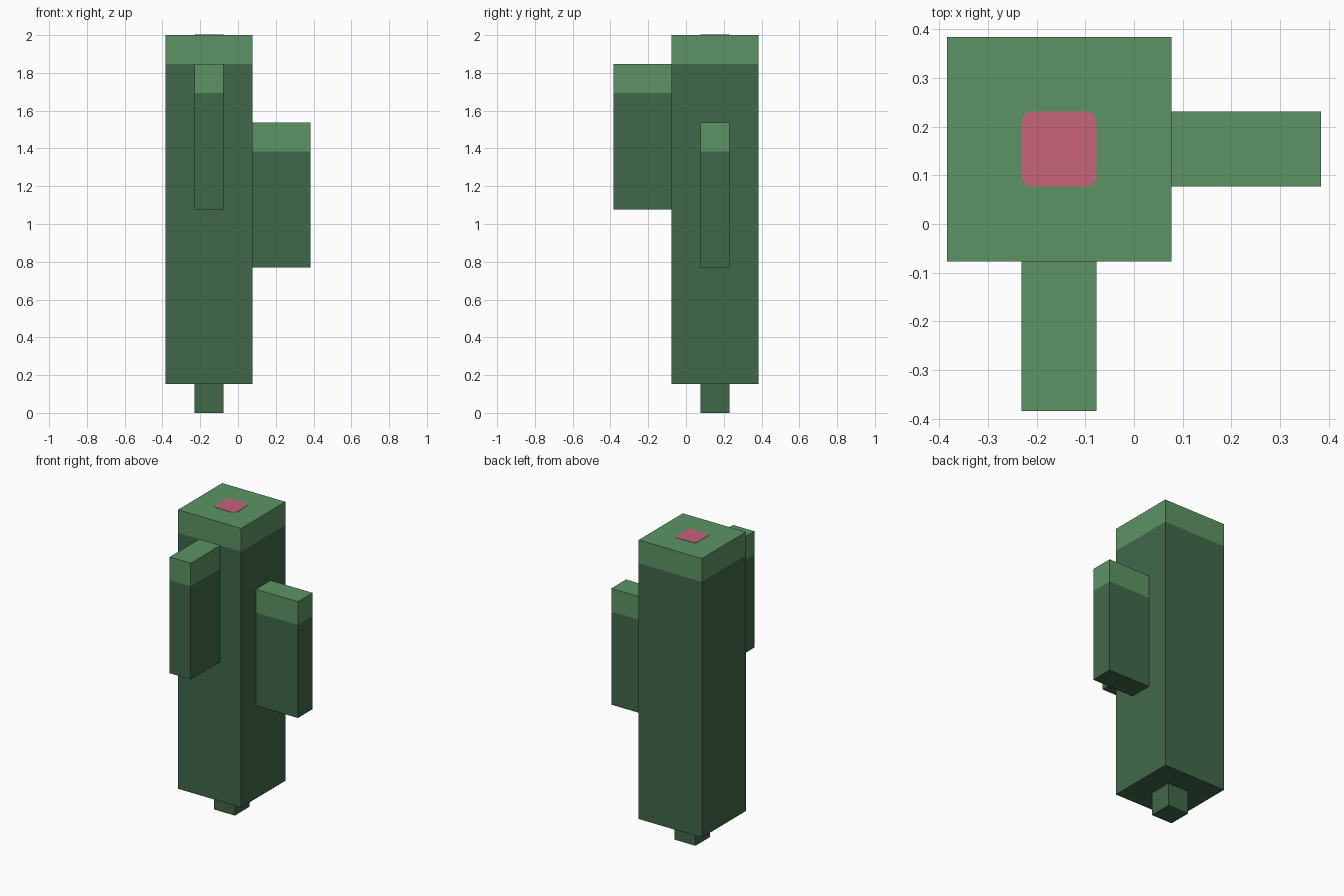
import bpy
import bmesh

old = bpy.data.objects.get("Cube")
if old:
    bpy.data.objects.remove(old, do_unlink=True)

U = 2 / 13  # one block of the model's grid


def linear(c):
    c /= 255
    return c / 12.92 if c <= 0.04045 else ((c + 0.055) / 1.055) ** 2.4


def material(name, r, g, b):
    m = bpy.data.materials.new(name)
    m.use_nodes = True
    colour = (linear(r), linear(g), linear(b), 1)
    m.diffuse_color = colour
    m.node_tree.nodes["Principled BSDF"].inputs["Base Color"].default_value = colour
    return m


dark_green = material("dark green", 64, 104, 74)
light_green = material("light green", 92, 148, 101)
pink = material("pink", 200, 99, 123)


def finish(name, bm, *materials):
    mesh = bpy.data.meshes.new(name)
    bm.to_mesh(mesh)
    bm.free()
    for m in materials:
        mesh.materials.append(m)
    obj = bpy.data.objects.new(name, mesh)
    bpy.context.collection.objects.link(obj)
    return obj


def box(low, high):
    bm = bmesh.new()
    bmesh.ops.create_cube(bm, size=1)
    for v in bm.verts:
        v.co = [h if c > 0 else l for c, l, h in zip(v.co, low, high)]
    return bm


def cactus_block(name, low, high, capped=True):
    """Dark box, given in grid blocks, with a light band one block high at its top."""
    low, high = [c * U for c in low], [c * U for c in high]
    bm = box(low, high)
    if capped:
        split = high[2] - U
        bmesh.ops.bisect_plane(bm, geom=bm.verts[:] + bm.edges[:] + bm.faces[:],
                               plane_co=(0, 0, split), plane_no=(0, 0, 1))
        for f in bm.faces:
            f.material_index = int(f.calc_center_median().z > split)
    return finish(name, bm, dark_green, light_green)


# Trunk, its foot and the two arms
cactus_block("trunk", (-2.5, -0.5, 1), (0.5, 2.5, 13))
cactus_block("foot", (-1.5, 0.5, 0), (-0.5, 1.5, 1), capped=False)
cactus_block("front_arm", (-1.5, -2.5, 7), (-0.5, -0.5, 12))
cactus_block("left_arm", (0.5, 0.5, 5), (2.5, 1.5, 10))

# Thin flower patch with rounded corners on the trunk's top
bm = box((-1.5 * U, 0.5 * U, 2 - 0.003), (-0.5 * U, 1.5 * U, 2 + 0.002))
corners = [e for e in bm.edges if abs(e.verts[0].co.z - e.verts[1].co.z) > 0.001]
bmesh.ops.bevel(bm, geom=corners, offset=0.02, segments=4, profile=0.5, affect='EDGES')
finish("flower_patch", bm, pink)
